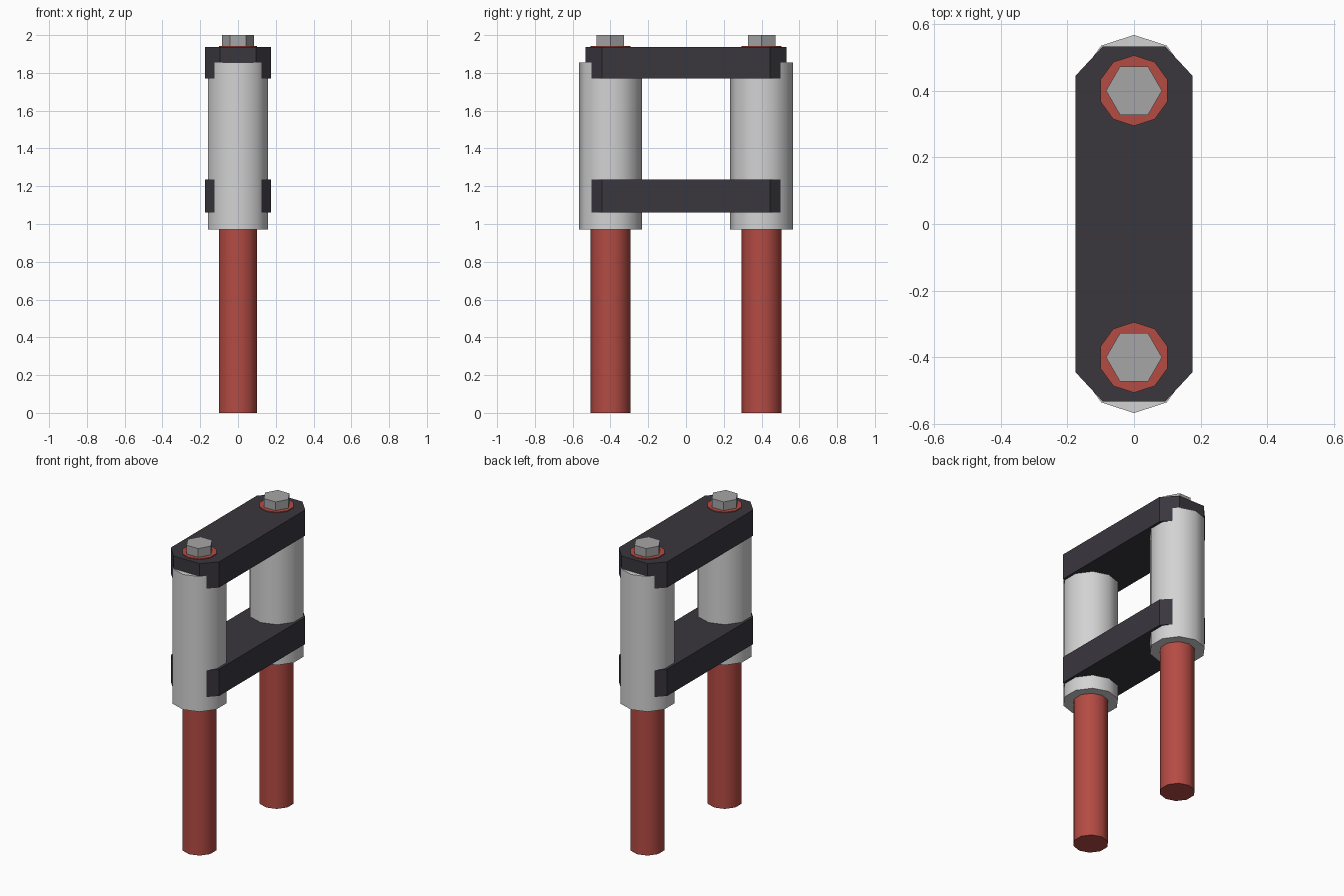
import bpy, bmesh, math

cube = bpy.data.objects.get("Cube")
if cube:
    bpy.data.objects.remove(cube, do_unlink=True)


def material(name, rgb):
    m = bpy.data.materials.new(name)
    m.use_nodes = True
    m.diffuse_color = (*rgb, 1)
    m.node_tree.nodes["Principled BSDF"].inputs["Base Color"].default_value = (*rgb, 1)
    return m


red = material("red", (0.46, 0.07, 0.057))
silver = material("light silver", (0.65, 0.65, 0.65))
steel = material("steel grey", (0.38, 0.38, 0.38))
dark = material("dark grey", (0.041, 0.038, 0.048))


def prism(name, outline, z0, z1, mat, smooth=False):
    """Extrude a closed outline from z0 up to z1."""
    bm = bmesh.new()
    base = bm.faces.new([bm.verts.new((x, y, z0)) for x, y in outline])
    top = bmesh.ops.extrude_face_region(bm, geom=[base])["geom"]
    verts = [v for v in top if isinstance(v, bmesh.types.BMVert)]
    bmesh.ops.translate(bm, verts=verts, vec=(0, 0, z1 - z0))
    bmesh.ops.recalc_face_normals(bm, faces=bm.faces)
    mesh = bpy.data.meshes.new(name)
    bm.to_mesh(mesh)
    bm.free()
    mesh.materials.append(mat)
    obj = bpy.data.objects.new(name, mesh)
    bpy.context.collection.objects.link(obj)
    if smooth:
        bpy.ops.object.select_all(action="DESELECT")
        obj.select_set(True)
        bpy.context.view_layer.objects.active = obj
        bpy.ops.object.shade_smooth_by_angle(angle=math.radians(40))
    return obj


def ring(sides, radius, y, start):
    """Regular polygon centred on (0, y)."""
    angles = [start + math.tau * i / sides for i in range(sides)]
    return [(radius * math.cos(a), y + radius * math.sin(a)) for a in angles]


# Two legs: inner tube, outer sleeve and hexagonal cap bolt
for side, y in (("front", -0.4), ("back", 0.4)):
    prism(side + "_tube", ring(10, 0.106, y, math.pi / 2), 0, 1.943, red, True)
    prism(side + "_sleeve", ring(10, 0.167, y, math.pi / 2), 0.97, 1.855, silver, True)
    prism(side + "_bolt", ring(6, 0.084, y, 0), 1.93, 2.0, steel)

# Clamp plates with chamfered corners
corner = [(0.175, 0.445), (0.094, 0.532)]
half = corner + [(-x, y) for x, y in reversed(corner)]
plate = half + [(-x, -y) for x, y in half]
prism("upper_clamp", plate, 1.77, 1.938, dark)
prism("lower_clamp", plate, 1.06, 1.235, dark)
